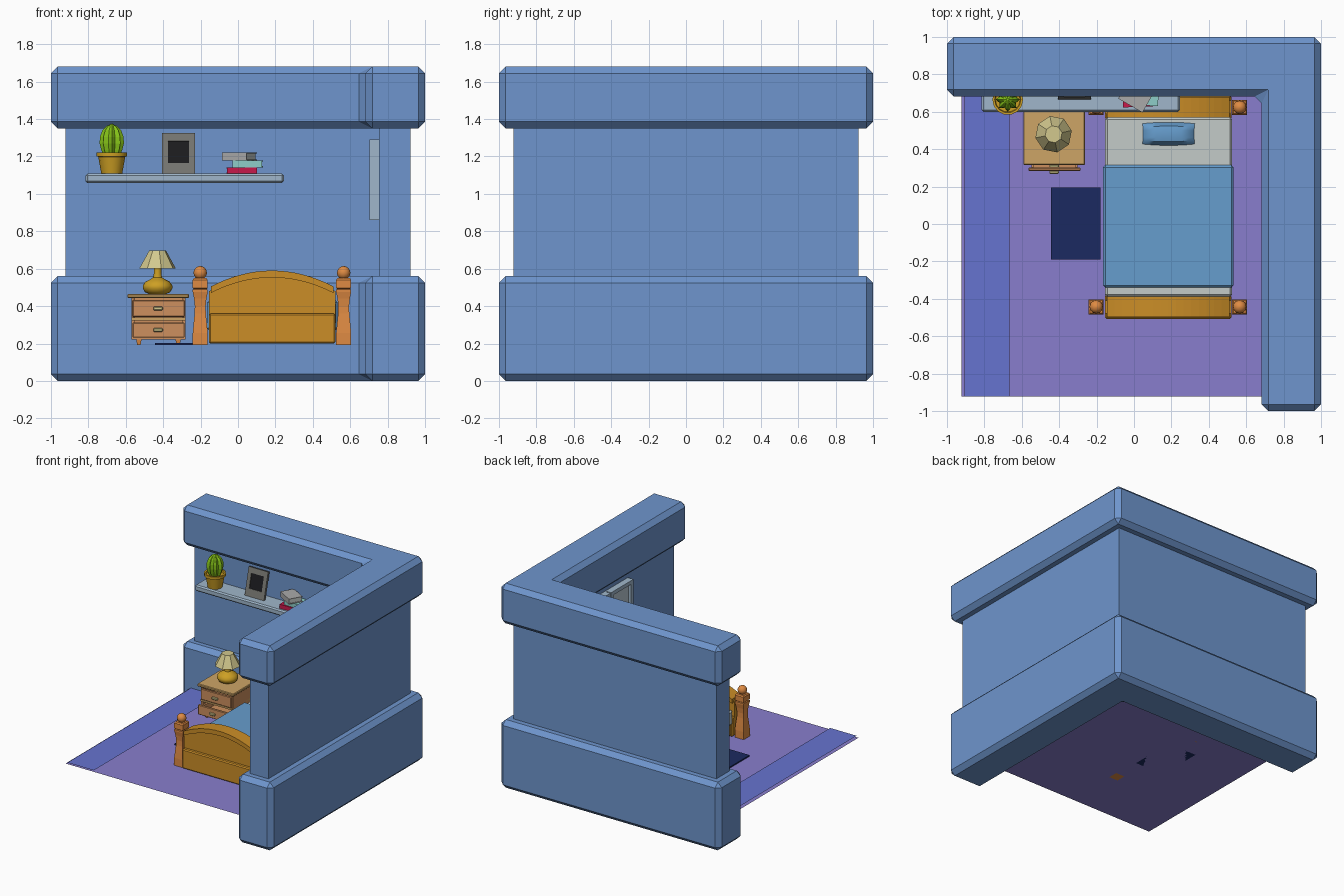
import bpy, bmesh, math
from mathutils import Matrix, Vector

if "Cube" in bpy.data.objects:
    bpy.data.objects.remove(bpy.data.objects["Cube"])

MATS = {}


def finish(name, bm, rgb, bevel=0.0, smooth=False):
    """Turn a bmesh into a coloured object, optionally bevelled or smoothed."""
    bmesh.ops.recalc_face_normals(bm, faces=bm.faces)
    me = bpy.data.meshes.new(name)
    bm.to_mesh(me)
    bm.free()
    ob = bpy.data.objects.new(name, me)
    bpy.context.collection.objects.link(ob)
    if rgb not in MATS:
        m = bpy.data.materials.new("colour_%d" % len(MATS))
        m.diffuse_color = tuple(c ** 2.2 for c in rgb) + (1,)
        m.use_nodes = True
        m.node_tree.nodes["Principled BSDF"].inputs["Base Color"].default_value = m.diffuse_color
        MATS[rgb] = m
    me.materials.append(MATS[rgb])
    if bevel:
        b = ob.modifiers.new("bevel", 'BEVEL')
        b.width, b.segments = bevel, 1
        b.limit_method, b.angle_limit = 'ANGLE', math.radians(40)
    if smooth:
        bpy.ops.object.select_all(action='DESELECT')
        ob.select_set(True)
        bpy.context.view_layer.objects.active = ob
        bpy.ops.object.shade_smooth_by_angle(angle=math.radians(40))
    return ob


def prism(name, pts, a, b, rgb, axis='z', bevel=0.0):
    """Extrude a flat outline along z (xy points) or y (xz points)."""
    bm = bmesh.new()
    vs = [bm.verts.new((p[0], p[1], a) if axis == 'z' else (p[0], a, p[1])) for p in pts]
    f = bm.faces.new(vs)
    r = bmesh.ops.extrude_face_region(bm, geom=[f])
    d = Vector((0, 0, b - a)) if axis == 'z' else Vector((0, b - a, 0))
    bmesh.ops.translate(bm, vec=d, verts=[v for v in r['geom'] if isinstance(v, bmesh.types.BMVert)])
    return finish(name, bm, rgb, bevel)


def box(name, x0, x1, y0, y1, z0, z1, rgb, bevel=0.0):
    return prism(name, [(x0, y0), (x1, y0), (x1, y1), (x0, y1)], z0, z1, rgb, 'z', bevel)


def turned(name, prof, cx, cy, n, rgb, smooth=False, dent=1.0, turn=0.0):
    """Spin a (radius, z) profile; dent pulls every second column in for ribs."""
    bm = bmesh.new()
    rings = []
    for r, z in prof:
        ring = []
        for i in range(n):
            t = turn + 2 * math.pi * i / n
            k = r * (dent if i % 2 else 1)
            ring.append(bm.verts.new((cx + k * math.cos(t), cy + k * math.sin(t), z)))
        rings.append(ring)
    for lo, hi in zip(rings, rings[1:]):
        for i in range(n):
            j = (i + 1) % n
            bm.faces.new((lo[i], lo[j], hi[j], hi[i]))
    bm.faces.new(rings[0])
    bm.faces.new(rings[-1])
    return finish(name, bm, rgb, 0, smooth)


def plane(name, x0, x1, y0, y1, z, rgb):
    bm = bmesh.new()
    bm.faces.new([bm.verts.new(p) for p in ((x0, y0, z), (x1, y0, z), (x1, y1, z), (x0, y1, z))])
    return finish(name, bm, rgb)


def l_shape(out, inn):
    return [(-out, inn), (inn, inn), (inn, -out), (out, -out), (out, out), (-out, out)]


BLUE, PURPLE, STRIP = (.43, .58, .80), (.53, .49, .80), (.40, .45, .81)
GOLD, ORANGE, TAN, PEACH = (.79, .55, .17), (.87, .54, .27), (.80, .64, .40), (.80, .56, .37)
SHELF, SHEET, COVER, NAVY = (.62, .71, .79), (.76, .79, .78), (.40, .61, .80), (.13, .18, .38)
BRASS, CREAM, GREEN = (.80, .62, .16), (.82, .78, .55), (.52, .76, .12)
GREY, DARK, RED, TEAL = (.46, .46, .44), (.13, .13, .14), (.78, .12, .30), (.55, .80, .78)
FLOOR = 0.193

# walls: two thick bevelled bands and a thinner wall between
prism("wall_lower_band", l_shape(1, .682), 0, .56, BLUE, 'z', .036)
prism("wall_middle", l_shape(.922, .755), .54, 1.37, BLUE)
prism("wall_upper_band", l_shape(1, .682), 1.35, 1.68, BLUE, 'z', .036)

# floor, strip and rug
plane("floor", -.922, .69, -.922, .69, FLOOR, PURPLE)
plane("floor_strip", -.905, -.665, -.922, .69, FLOOR + .012, STRIP)
box("rug", -.445, -.18, -.19, .195, FLOOR, .203, NAVY)

# bed: head and foot boards with turned square posts
XL, XR = -.155, .52
MID, HALF = (XL + XR) / 2, (XR - XL) / 2


def arch(base, rise, x0=XL + .01, n=16):
    xs = [x0 + 2 * (MID - x0) * i / n for i in range(n + 1)]
    return [(x, base + rise * (1 - ((x - MID) / HALF) ** 2)) for x in xs]


post = [(.04, FLOOR), (.04, .255), (.036, .30), (.030, .36), (.029, .40), (.033, .44),
        (.040, .475), (.040, .488), (.034, .492), (.040, .497), (.040, .54), (.033, .55)]
post = [(r * math.sqrt(2), z) for r, z in post]
ball = [(max(.002, .036 * math.sin(math.pi * i / 8)), .578 - .036 * math.cos(math.pi * i / 8)) for i in range(9)]
for end, cy in (("foot", -.443), ("head", .624)):
    prism(end + "board_panel", [(XR, .22), (XL, .22)] + arch(.48, .08, XL), cy - .035, cy + .035, GOLD, 'y')
    prism(end + "board_arch", arch(.50, .09) + arch(.465, .088)[::-1], cy - .055, cy + .055, GOLD, 'y')
    box(end + "board_base", XL, XR, cy - .064, cy + .064, .2, .36, GOLD, .008)
    for side, px in (("left", -.202), ("right", .565)):
        turned("%s_post_%s" % (end, side), post, px, cy, 4, ORANGE, turn=math.pi / 4)
        turned("%s_ball_%s" % (end, side), ball, px, cy, 12, ORANGE, True)

# bedding
box("bed_frame", -.145, .515, -.40, .58, .22, .32, GOLD)
box("mattress", -.155, .525, -.39, .57, .30, .42, SHEET, .012)
box("blanket", -.165, .532, -.34, .315, .27, .432, COVER, .012)
bm = bmesh.new()
bmesh.ops.create_grid(bm, x_segments=8, y_segments=6, size=1)
top = list(bm.verts)
for v in top:
    u, w = v.co.x, v.co.y
    v.co = (.185 + .14 * u * (1 - .03 * (1 - w * w)), .482 + .062 * w * (1 - .12 * u * u),
            .424 + .045 * math.sqrt(max(0, (1 - u ** 4) * (1 - w ** 4))))
finish("pillow", bm, COVER, 0, True)

# nightstand: open carcass with two tray drawers, lower one pulled out
NL, NR, NB = -.57, -.28, .62
box("nightstand_top", -.592, -.262, .315, .64, .443, .465, TAN, .005)
for n, a in (("left", NL), ("right", NR - .018)):
    box("nightstand_side_" + n, a, a + .018, .335, NB, .225, .445, PEACH)
box("nightstand_back", NL, NR, NB - .015, NB, .225, .445, PEACH)
box("nightstand_bottom", NL, NR, .335, NB, .222, .236, PEACH)
box("nightstand_shelf", NL, NR, .325, NB, .324, .338, TAN)
for n, y, z0, z1 in (("upper", .318, .342, .432), ("lower", .284, .232, .312)):
    box(n + "_drawer_front", NL + .006, NR - .006, y, y + .018, z0, z1, PEACH, .004)
    box(n + "_drawer_floor", NL + .025, NR - .025, y + .018, y + .26, z0 + .008, z0 + .016, PEACH)
    for s, a in (("left", NL + .022), ("right", NR - .034)):
        box("%s_drawer_side_%s" % (n, s), a, a + .012, y + .018, y + .26, z0 + .008, z1 - .015, PEACH)
    zc = (z0 + z1) / 2
    box(n + "_drawer_handle", -.453, -.402, y - .016, y, zc - .01, zc + .01, CREAM, .004)
for i, lx in enumerate((-.53, -.32)):
    for j, ly in enumerate((.355, .60)):
        turned("nightstand_leg_%d%d" % (i, j), [(.013, FLOOR), (.021, .225)], lx, ly, 4, ORANGE, turn=math.pi / 4)

# lamp
turned("lamp_base", [(.045, .465), (.068, .475), (.079, .495), (.079, .51), (.066, .53), (.04, .543),
                     (.024, .553), (.02, .575), (.02, .61)], -.43, .48, 16, BRASS, True)
turned("lamp_shade", [(.099, .602), (.046, .697)], -.43, .48, 8, CREAM, turn=.2)

# shelf
box("shelf", -.815, .245, .60, .76, 1.058, 1.108, SHELF, .01)

# potted cactus
CX, CY = -.675, .665
turned("cactus_pot", [(.056, 1.108), (.072, 1.198), (.082, 1.2), (.082, 1.222), (.07, 1.222), (.066, 1.205)],
       CX, CY, 14, BRASS, True)
turned("cactus", [(.042, 1.2), (.056, 1.235), (.065, 1.27), (.063, 1.305), (.05, 1.34), (.028, 1.363), (.004, 1.373)],
       CX, CY, 16, GREEN, False, .72)

# picture frame, leaning back
lean = Matrix.Translation((-.318, .665, 1.108)) @ Matrix.Rotation(math.radians(-14), 4, 'X')
for n, w, y0, y1, z0, z1, c in (("frame_left", (-.088, -.057), 0, .02, 0, .223, GREY),
                                ("frame_right", (.057, .088), 0, .02, 0, .223, GREY),
                                ("frame_bottom", (-.058, .058), 0, .02, 0, .06, GREY),
                                ("frame_top", (-.058, .058), 0, .02, .18, .223, GREY),
                                ("frame_picture", (-.058, .058), .006, .018, .05, .19, DARK)):
    box("picture_" + n, w[0], w[1], y0, y1, z0, z1, c).matrix_world = lean

# stack of books, each with covers round a paper block
for n, x, y, w, z, h, rot, c in (("bottom", .02, .682, .16, 1.108, .034, 2, RED),
                                 ("middle", .052, .69, .158, 1.142, .036, -3, TEAL),
                                 ("top", .008, .682, .15, 1.178, .044, -30, (.66, .66, .66))):
    place = Matrix.Translation((x, y, z)) @ Matrix.Rotation(math.radians(rot), 4, 'Z')
    d = .056
    for part, q in (("cover_low", (-w / 2, w / 2, -d, d, 0, .006)), ("cover_high", (-w / 2, w / 2, -d, d, h - .006, h)),
                    ("spine", (-w / 2, w / 2, -d, -d + .006, .005, h - .005))):
        box("book_%s_%s" % (n, part), *q, c).matrix_world = place
    box("book_%s_pages" % n, -w / 2 + .005, w / 2 - .005, -d + .005, d - .005, .005, h - .005, SHEET).matrix_world = place

# window on the right wall: two framed leaves with a cross bar
for n, y0 in (("near", -.322), ("far", -.022)):
    y1 = y0 + .29
    for part, q in (("left", (y0, y0 + .03, .86, 1.29)), ("right", (y1 - .03, y1, .86, 1.29)),
                    ("sill", (y0, y1, .86, .89)), ("head", (y0, y1, 1.26, 1.29)), ("bar", (y0, y1, 1.035, 1.065))):
        box("window_%s_%s" % (n, part), .703 if part != "bar" else .708, .745, *q, SHELF)
    box("window_%s_pane" % n, .725, .74, y0 + .02, y1 - .02, .88, 1.28, (.72, .78, .82))
box("window_backing", .742, .758, -.322, .268, .86, 1.29, SHELF)
